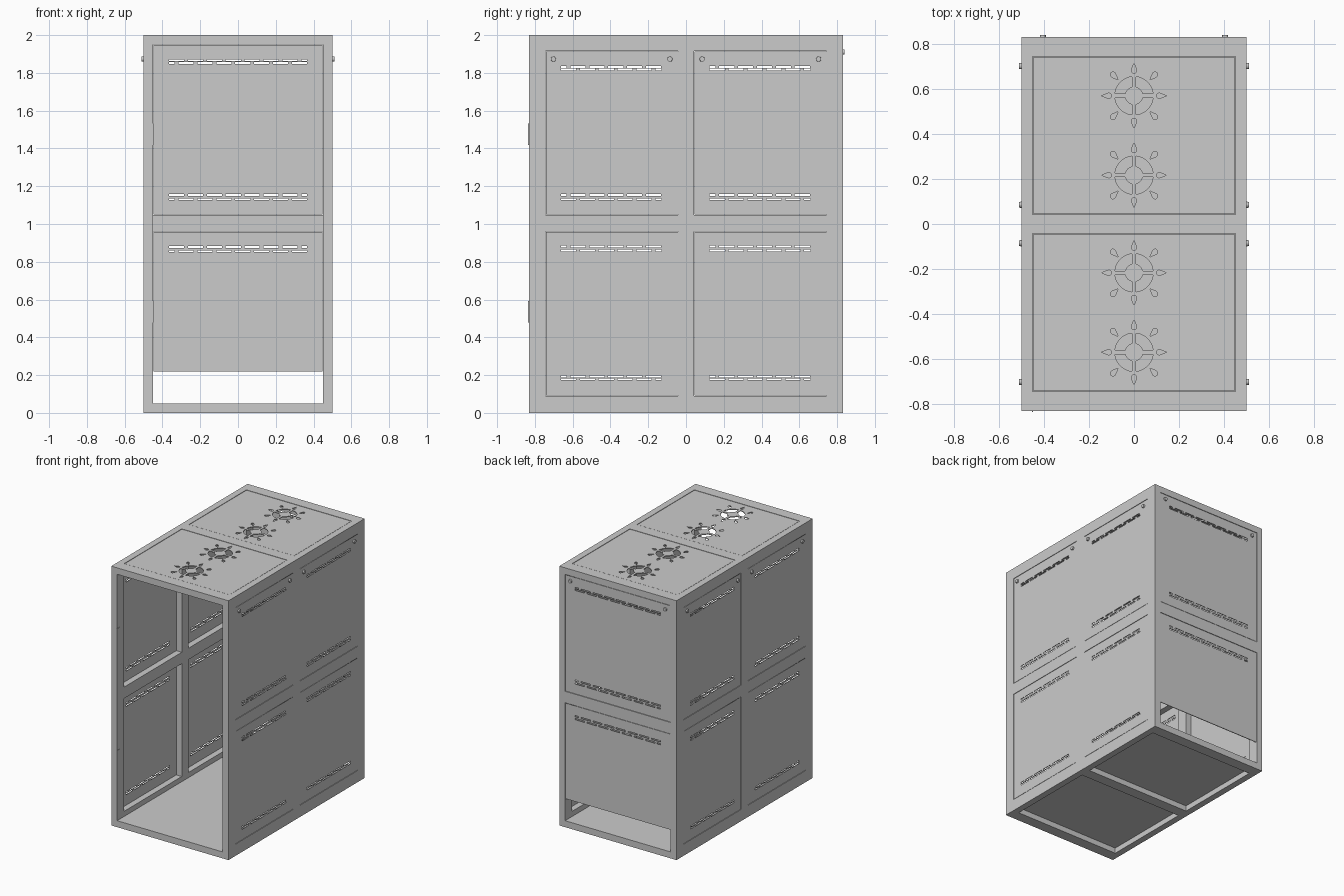
import bpy, bmesh
from math import sin, cos, pi, atan2
from mathutils import Matrix, Vector

if "Cube" in bpy.data.objects:
    bpy.data.objects.remove(bpy.data.objects["Cube"])

X, Y, H = 0.5, 0.83, 2.0      # half width, half depth, height
T, W = 0.05, 0.085            # frame depth and face width
GAP, THICK = 0.003, 0.006     # panel clearance and thickness


def add_mesh(name, bm):
    me = bpy.data.meshes.new(name)
    bm.to_mesh(me)
    bm.free()
    ob = bpy.data.objects.new(name, me)
    bpy.context.collection.objects.link(ob)
    return ob


def box(name, x0, x1, y0, y1, z0, z1):
    bm = bmesh.new()
    bmesh.ops.create_cube(bm, size=1)
    bmesh.ops.scale(bm, vec=(x1 - x0, y1 - y0, z1 - z0), verts=bm.verts)
    bmesh.ops.translate(bm, vec=((x0 + x1) / 2, (y0 + y1) / 2, (z0 + z1) / 2), verts=bm.verts)
    return add_mesh(name, bm)


def rect(u0, u1, v0, v1):
    return [(u0, v0), (u1, v0), (u1, v1), (u0, v1)]


def panel(name, outline, holes, matrix):
    """Sheet with holes: filled 2D curve, extruded and turned into a mesh."""
    cu = bpy.data.curves.new(name, 'CURVE')
    cu.dimensions, cu.fill_mode, cu.extrude = '2D', 'BOTH', THICK / 2
    for pts in [outline] + holes:
        sp = cu.splines.new('POLY')
        sp.points.add(len(pts) - 1)
        for p, (u, v) in zip(sp.points, pts):
            p.co = (u, v, 0, 1)
        sp.use_cyclic_u = True
    tmp = bpy.data.objects.new(name + "_curve", cu)
    bpy.context.collection.objects.link(tmp)
    dg = bpy.context.evaluated_depsgraph_get()
    me = bpy.data.meshes.new_from_object(tmp.evaluated_get(dg))
    bm = bmesh.new()
    bm.from_mesh(me)
    bpy.data.objects.remove(tmp)
    bpy.data.meshes.remove(me)
    bmesh.ops.remove_doubles(bm, verts=bm.verts, dist=1e-5)
    bmesh.ops.transform(bm, matrix=matrix, verts=bm.verts)
    bmesh.ops.recalc_face_normals(bm, faces=bm.faces)
    return add_mesh(name, bm)


def basis(u, v, n, origin):
    m = Matrix((u, v, n)).transposed().to_4x4()
    m.translation = Vector(origin)
    return m


def vents(u0, u1, v, spacing):
    """Two staggered rows of slots."""
    out, step = [], 0.1
    for row in (0, 1):
        vc = v + (row - 0.5) * spacing
        u = u0 - row * step / 2
        while u < u1 - 0.01:
            a, b = max(u, u0), min(u + 0.08, u1)
            if b - a > 0.01:
                out.append(rect(a, b, vc - 0.005, vc + 0.005))
            u += step
    return out


def fan_holes(cx, cy):
    """Four ring sectors and eight drops around them."""
    out = []
    r0, r1, s, n = 0.04, 0.085, 0.009, 10
    for q in range(4):
        pts = []
        for r, order in ((r1, range(n + 1)), (r0, range(n, -1, -1))):
            a0 = atan2(s, (r * r - s * s) ** 0.5)
            for i in order:
                a = q * pi / 2 + a0 + (pi / 2 - 2 * a0) * i / n
                pts.append((cx + r * cos(a), cy + r * sin(a)))
        out.append(pts)
    for k in range(8):
        a, side = k * pi / 4, (1 if k % 2 == 0 else -1)
        drop = [(0.122 + side * 0.022, 0)]
        for i in range(9):
            t = pi / 2 - 0.4 + (pi + 0.8) * i / 8
            drop.append((0.122 + side * (-0.010 + 0.012 * cos(t)), 0.012 * sin(t)))
        out.append([(cx + r * cos(a) - w * sin(a), cy + r * sin(a) + w * cos(a)) for r, w in drop])
    return out


def screw(name, loc, axis):
    bm = bmesh.new()
    rot = Vector((0, 0, 1)).rotation_difference(Vector(axis)).to_matrix().to_4x4()
    bmesh.ops.create_cone(bm, cap_ends=True, segments=20, radius1=0.014, radius2=0.013,
                          depth=0.014, matrix=Matrix.Translation(loc) @ rot)
    return add_mesh(name, bm)


# Frame: posts and beams
for sx, side in ((-1, "left"), (1, "right")):
    xa, xb = sorted((sx * (X - T), sx * X))
    for y0, y1, n in ((-Y, -Y + W, "front"), (-W / 2, W / 2, "middle"), (Y - W, Y, "back")):
        box(f"{side}_{n}_post", xa, xb, y0, y1, 0, H)
    spans = ((-Y + W, -W / 2), (W / 2, Y - W))
    for z0, z1, n in ((0, 0.09, "bottom"), (0.96, 1.048, "middle"), (H - 0.085, H, "top")):
        for i, (ya, yb) in enumerate(spans):
            box(f"{side}_{n}_rail_{i}", xa, xb, ya, yb, z0, z1)
for z0, n in ((0, "bottom"), (H - T, "top")):
    for y0, y1, m in ((-Y, -Y + W, "front"), (-W / 2, W / 2, "middle"), (Y - W, Y, "back")):
        box(f"{n}_{m}_crossbar", -X + T, X - T, y0, y1, z0, z0 + T)
box("back_middle_crossbar", -X + T, X - T, Y - W, Y, 0.96, 1.048)

# Floor plate, flush with the inside of the bottom frame
for i, (ya, yb) in enumerate(((-Y + W, -W / 2), (W / 2, Y - W))):
    box(f"floor_plate_{i}", -X + T, X - T, ya, yb, T - 0.008, T)

# Side panels with vents and screws
for sx, side in ((-1, "left"), (1, "right")):
    m = basis((0, 1, 0), (0, 0, 1), (1, 0, 0), (sx * (X - 0.001 - THICK / 2), 0, 0))
    for i, (ya, yb) in enumerate(((-Y + W, -W / 2), (W / 2, Y - W))):
        ua, ub = ya + 0.083, yb - 0.086
        for z0, z1, va, vb, n in ((0.09, 0.96, (0.185, 0.014), (0.87, 0.022), "lower"),
                                  (1.048, 1.915, (1.142, 0.022), (1.825, 0.014), "upper")):
            holes = vents(ua, ub, *va) + vents(ua, ub, *vb)
            panel(f"{side}_{n}_panel_{i}", rect(ya + GAP, yb, z0 + GAP, z1 - GAP), holes, m)
        for y in (ya + 0.043, yb - 0.043):
            screw(f"{side}_panel_screw", (sx * (X + 0.003), y, 1.873), (sx, 0, 0))

# Back panels; the lower one stops short to leave a cable opening
m = basis((-1, 0, 0), (0, 0, 1), (0, 1, 0), (0, Y - 0.001 - THICK / 2, 0))
w = X - T - GAP
panel("back_upper_panel", rect(-w, w, 1.048 + GAP, H - T - GAP),
      vents(-0.365, 0.365, 1.142, 0.022) + vents(-0.365, 0.365, 1.86, 0.014), m)
panel("back_lower_panel", rect(-w, w, 0.22, 0.96 - GAP), vents(-0.365, 0.365, 0.867, 0.022), m)
for x in (-0.405, 0.405):
    screw("back_panel_screw", (x, Y + 0.003, 1.91), (0, 1, 0))

# Roof panels with fan openings
m = Matrix.Translation((0, 0, H - 0.001 - THICK / 2))
for i, (ya, yb, fans) in enumerate(((-Y + W, -W / 2, (-0.57, -0.217)), (W / 2, Y - W, (0.217, 0.57)))):
    panel(f"roof_panel_{i}", rect(-w, w, ya + GAP, yb - GAP),
          [h for f in fans for h in fan_holes(0, f)], m)

# Door hinge leaves on the front left post
for z in (0.535, 1.475):
    box("hinge_leaf", -X + T - 0.003, -X + T + 0.002, -Y - 0.006, -Y + 0.03, z - 0.057, z + 0.057)

# Centre the slightly uneven front and back overhang stays within 0.01
